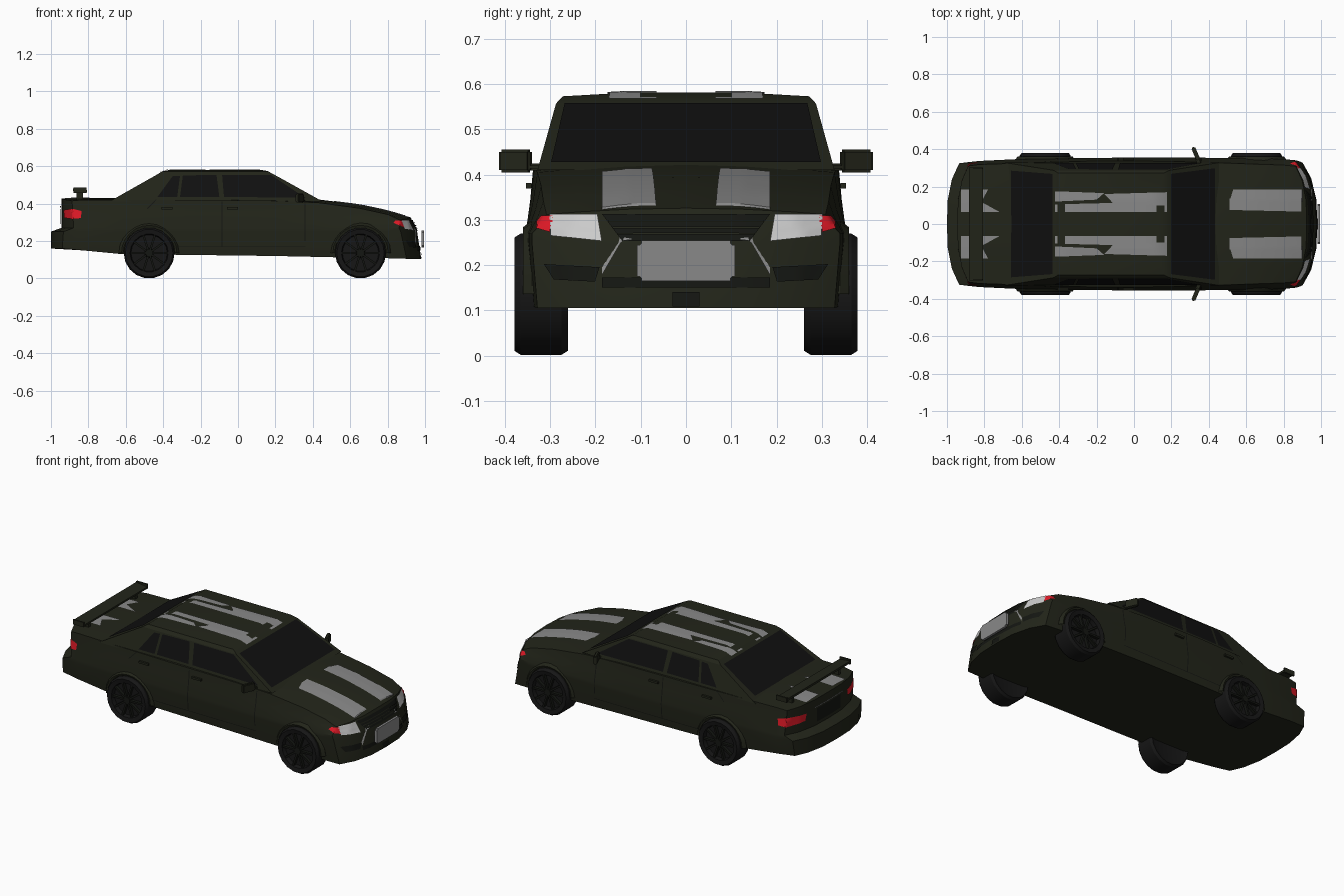
import bpy, bmesh, math
from mathutils import Vector, Matrix
from mathutils.bvhtree import BVHTree

if "Cube" in bpy.data.objects:
    bpy.data.objects.remove(bpy.data.objects["Cube"])


def mat(name, r, g, b):
    m = bpy.data.materials.new(name)
    m.diffuse_color = (r, g, b, 1)
    m.use_nodes = True
    m.node_tree.nodes["Principled BSDF"].inputs["Base Color"].default_value = m.diffuse_color
    return m


PAINT = mat("paint", .016, .018, .010)
GLASS = mat("glass", .005, .005, .005)
RUBBER = mat("rubber", .008, .008, .008)
TRIM = mat("trim", .007, .008, .006)
GREY = mat("stripe_grey", .25, .25, .25)
WHITE = mat("lamp_white", .62, .62, .62)
RED = mat("lamp_red", .75, .01, .02)


def finish(bm, name, m, angle=30, recalc=True):
    if recalc:
        bmesh.ops.recalc_face_normals(bm, faces=bm.faces)
    me = bpy.data.meshes.new(name)
    bm.to_mesh(me)
    me.materials.append(m)
    ob = bpy.data.objects.new(name, me)
    bpy.context.collection.objects.link(ob)
    bpy.context.view_layer.objects.active = ob
    bpy.ops.object.select_all(action='DESELECT')
    ob.select_set(True)
    bpy.ops.object.shade_smooth_by_angle(angle=math.radians(angle))
    return ob


def box(bm, c, s, rot=None):
    M = Matrix.Translation(c) @ (rot or Matrix()) @ Matrix.Diagonal((*s, 1))
    return bmesh.ops.create_cube(bm, size=1, matrix=M)["verts"]


# lower body: lofted sections, with curved nose and tail
def nose_x(y, z):
    return .98 - .08 * (abs(y) / .33) ** 3 - .45 * max(z - .2, 0)


def tail_x(y, z):
    return -1 + .07 * (abs(y) / .33) ** 3 + (.055 if z > .26 else 0)


# x, width, shoulder width, sill z, shoulder z, centre z
STATIONS = [(-1, .325, .31, .16, .415, .427), (-.83, .337, .318, .15, .42, .43),
            (-.62, .347, .325, .13, .42, .43), (-.2, .354, .337, .125, .42, .43),
            (.2, .355, .335, .12, .415, .425), (.43, .354, .328, .115, .405, .422),
            (.65, .352, .32, .11, .375, .395), (.8, .347, .315, .108, .342, .363),
            (1, .34, .308, .105, .312, .326)]
F = (0, .4, .75, 1)


def point(i, row, f):
    x, w, ws, zb, zs, zt = STATIONS[i]
    hw, z = [(w * .965, zb), (w, .25), (w, .27), (w * .4 + ws * .6, .27 + (zs - .27) * .5),
             (ws, zs + (zt - zs) * (1 - f * f))][row]
    y = hw * f
    if i == 0:
        x = tail_x(y, z)
    elif i == len(STATIONS) - 1:
        x = nose_x(y, z)
    return Vector((x, y, z))


def quads(bm, grid):
    for s in (1, -1):
        vs = [[bm.verts.new((p.x, p.y * s, p.z)) for p in r] for r in grid]
        for a, b in zip(vs, vs[1:]):
            for j in range(len(a) - 1):
                bm.faces.new((a[j], a[j + 1], b[j + 1], b[j]))


body = bmesh.new()
ring = [(0, f) for f in F] + [(r, 1) for r in (1, 2, 3)] + [(4, f) for f in F[::-1]]
quads(body, [[point(i, r, f) for r, f in ring] for i in range(len(STATIONS))])
for end in (0, len(STATIONS) - 1):
    quads(body, [[point(end, r, f) for f in F] for r in range(5)])
bmesh.ops.remove_doubles(body, verts=body.verts, dist=.0005)
finish(body, "body", PAINT)

# cabin: stacked rectangles tapering to a crowned roof
cabin = bmesh.new()
levels = [(-.69, .455, .328, .41), (-.43, .19, .287, .557), (-.405, .16, .272, .573), (-.36, .12, .13, .581)]
loops = [[cabin.verts.new(p) for p in ((a, -y, z), (b, -y, z), (b, y, z), (a, y, z))] for a, b, y, z in levels]
for lo, hi in zip(loops, loops[1:]):
    for k in range(4):
        cabin.faces.new((lo[k], lo[(k + 1) % 4], hi[(k + 1) % 4], hi[k]))
cabin.faces.new(loops[-1])
finish(cabin, "cabin", PAINT, 20)

trees = [BVHTree.FromBMesh(body), BVHTree.FromBMesh(cabin)]
VIEWS = {"top": (lambda a, b: (a, b, 2), (0, 0, -1)), "front": (lambda a, b: (2, a, b), (-1, 0, 0)),
         "rear": (lambda a, b: (-2, a, b), (1, 0, 0)), "side": (lambda a, b: (a, -2, b), (0, 1, 0))}


# thin panels: four-cornered patches projected onto the shell
def panel(name, shapes, view, m, mirror=True, off=.004, n=8):
    bm = bmesh.new()
    place, d = VIEWS[view][0], Vector(VIEWS[view][1])
    for q in shapes:
        q = [Vector(p) for p in q]
        for s in ((1, -1) if mirror else (1,)):
            g = {}
            for i in range(n + 1):
                for j in range(n + 1):
                    p = q[0].lerp(q[1], i / n).lerp(q[3].lerp(q[2], i / n), j / n)
                    hits = [h for h in (t.ray_cast(Vector(place(*p)), d) for t in trees) if h[0]]
                    if hits:
                        h = min(hits, key=lambda h: h[3])
                        c = h[0] + h[1] * (off if h[1].dot(d) < 0 else -off)
                        g[i, j] = bm.verts.new((c.x, c.y * s, c.z))
            dd = Vector((d.x, d.y * s, d.z))
            for i in range(n):
                for j in range(n):
                    ks = [(i, j), (i + 1, j), (i + 1, j + 1), (i, j + 1)]
                    if all(k in g for k in ks):
                        f = bm.faces.new([g[k] for k in ks])
                        f.normal_update()
                        if f.normal.dot(dd) > 0:
                            f.normal_flip()
    finish(bm, name, m, 30, False)


def bar(a0, a1, b0, b1):
    return [(a0, b0), (a1, b0), (a1, b1), (a0, b1)]


# glass
panel("windscreen", [[(.195, -.268), (.43, -.298), (.43, .298), (.195, .268)]], "top", GLASS, False)
panel("rear_window", [[(-.655, -.285), (-.435, -.268), (-.435, .268), (-.655, .285)]], "top", GLASS, False)
panel("side_windows", [[(-.43, .435), (-.325, .435), (-.31, .548), (-.35, .545)],
                       [(-.31, .435), (-.1, .435), (-.115, .553), (-.295, .549)],
                       [(-.075, .435), (.36, .43), (.175, .553), (-.085, .553)]], "side", GLASS)

# ragged racing stripes
panel("hood_stripes", [[(.51, .075), (.945, .065), (.945, .13), (.51, .135)],
                       [(.51, .12), (.95, .12), (.95, .185), (.53, .185)]], "top", GREY)
panel("roof_stripes", [[(-.42, .065), (.175, .065), (.175, .12), (-.42, .105)],
                       [(-.1, .10), (.175, .10), (.175, .17), (-.16, .16)],
                       [(-.42, .12), (-.2, .13), (-.16, .165), (-.42, .175)]], "top", GREY)
panel("trunk_stripes", [[(-.925, .065), (-.72, .065), (-.82, .12), (-.925, .12)],
                        [(-.925, .11), (-.82, .11), (-.78, .185), (-.925, .185)]], "top", GREY)

# front details
panel("headlights", [[(.185, .252), (.297, .264), (.3, .312), (.195, .312)]], "front", WHITE)
panel("side_markers", [[(.83, .295), (.885, .272), (.875, .308), (.84, .308)]], "side", RED)
panel("grille", [[(-.14, .252), (.14, .252), (.185, .312), (-.185, .312)]], "front", TRIM, False)
panel("grille_slats", [bar(-.15 - k * .01, .15 + k * .01, .264 + k * .014, .268 + k * .014) for k in range(3)],
      "front", PAINT, False, .009)
panel("fog_recesses", [[(.2, .163), (.29, .168), (.312, .202), (.19, .195)]], "front", TRIM)
panel("lower_intake", [bar(-.185, .185, .15, .172), bar(-.03, .03, .108, .14)], "front", TRIM, False)

# rear details
panel("tail_lamps", [[(.2, .325), (.315, .318), (.315, .372), (.19, .365)]], "rear", RED)
panel("tail_lamp_sides", [[(-.885, .318), (-.84, .322), (-.835, .36), (-.885, .372)]], "side", RED)
panel("trunk_trim", [bar(-.13, .13, .378, .386)], "rear", GREY, False, .006)
panel("rear_plate_recess", [bar(-.11, .11, .29, .37)], "rear", TRIM, False)

# door seams
panel("door_seams", [bar(-.088, -.082, .17, .41), bar(.355, .361, .2, .4), bar(-.45, .36, .168, .172),
                     [(-.49, .37), (-.484, .37), (-.435, .42), (-.441, .42)]], "side", TRIM, True, .002)

# number plate with rounded corners
bm = bmesh.new()
vs = box(bm, (.987, 0, .21), (.014, .216, .09))
bmesh.ops.bevel(bm, geom=[e for e in bm.edges if abs(e.verts[0].co.x - e.verts[1].co.x) > .01],
                offset=.01, segments=3, affect='EDGES')
finish(bm, "front_plate", GREY)

# door handles, mirrors
bm = bmesh.new()
for s in (1, -1):
    for x in (-.38, -.03):
        box(bm, (x, s * .347, .375), (.06, .012, .012))
finish(bm, "door_handles", PAINT)
bm = bmesh.new()
for s in (1, -1):
    R = Matrix.Rotation(s * .4, 4, 'Z')
    box(bm, (.33, s * .376, .43), (.022, .074, .05), R)
    box(bm, (.345, s * .33, .417), (.02, .07, .016), R)
bmesh.ops.bevel(bm, geom=bm.edges[:], offset=.005, segments=2, affect='EDGES')
finish(bm, "wing_mirrors", PAINT)

# rear spoiler: wing on two posts
bm = bmesh.new()
box(bm, (-.845, 0, .47), (.075, .6, .012), Matrix.Rotation(.12, 4, 'Y'))
for s in (1, -1):
    box(bm, (-.845, s * .22, .447), (.035, .02, .05))
    box(bm, (-.845, s * .3, .472), (.07, .01, .028))
finish(bm, "spoiler", PAINT)


# wheels and arch lips
def lathe(bm, profile, steps, a0=0, angle=2 * math.pi):
    vs = [bm.verts.new((r * math.cos(a0), y, r * math.sin(a0))) for r, y in profile]
    es = [bm.edges.new(p) for p in zip(vs, vs[1:])]
    bmesh.ops.spin(bm, geom=vs + es, cent=(0, 0, 0), axis=(0, -1, 0), angle=angle, steps=steps)
    bmesh.ops.remove_doubles(bm, verts=bm.verts, dist=.0003)


for end, x in (("front", .655), ("rear", -.475)):
    for side, s in (("right", -1), ("left", 1)):
        M = Matrix.Translation((x, s * .32, .136)) @ Matrix.Rotation(0 if s < 0 else math.pi, 4, 'Z')
        bm = bmesh.new()
        lathe(bm, [(.001, .05), (.1, .05), (.127, .059), (.136, .045), (.136, -.045), (.127, -.059),
                   (.102, -.054), (.097, -.03), (.001, -.03)], 18)
        bm.transform(M)
        finish(bm, f"{end}_{side}_tyre", RUBBER)
        bm = bmesh.new()
        for k in range(10):
            R = Matrix.Rotation(k * math.pi / 5, 4, 'Y')
            box(bm, R @ Vector((.058, -.042, 0)), (.085, .018, .011), R)
        lathe(bm, [(.001, -.054), (.02, -.054), (.026, -.03)], 12)
        bm.transform(M)
        finish(bm, f"{end}_{side}_rim", TRIM)
        bm = bmesh.new()
        lathe(bm, [(.138, .05), (.138, -.036), (.148, -.04), (.162, -.02), (.162, .05)], 12, 0, math.pi)
        bm.transform(M)
        finish(bm, f"{end}_{side}_arch", PAINT)
